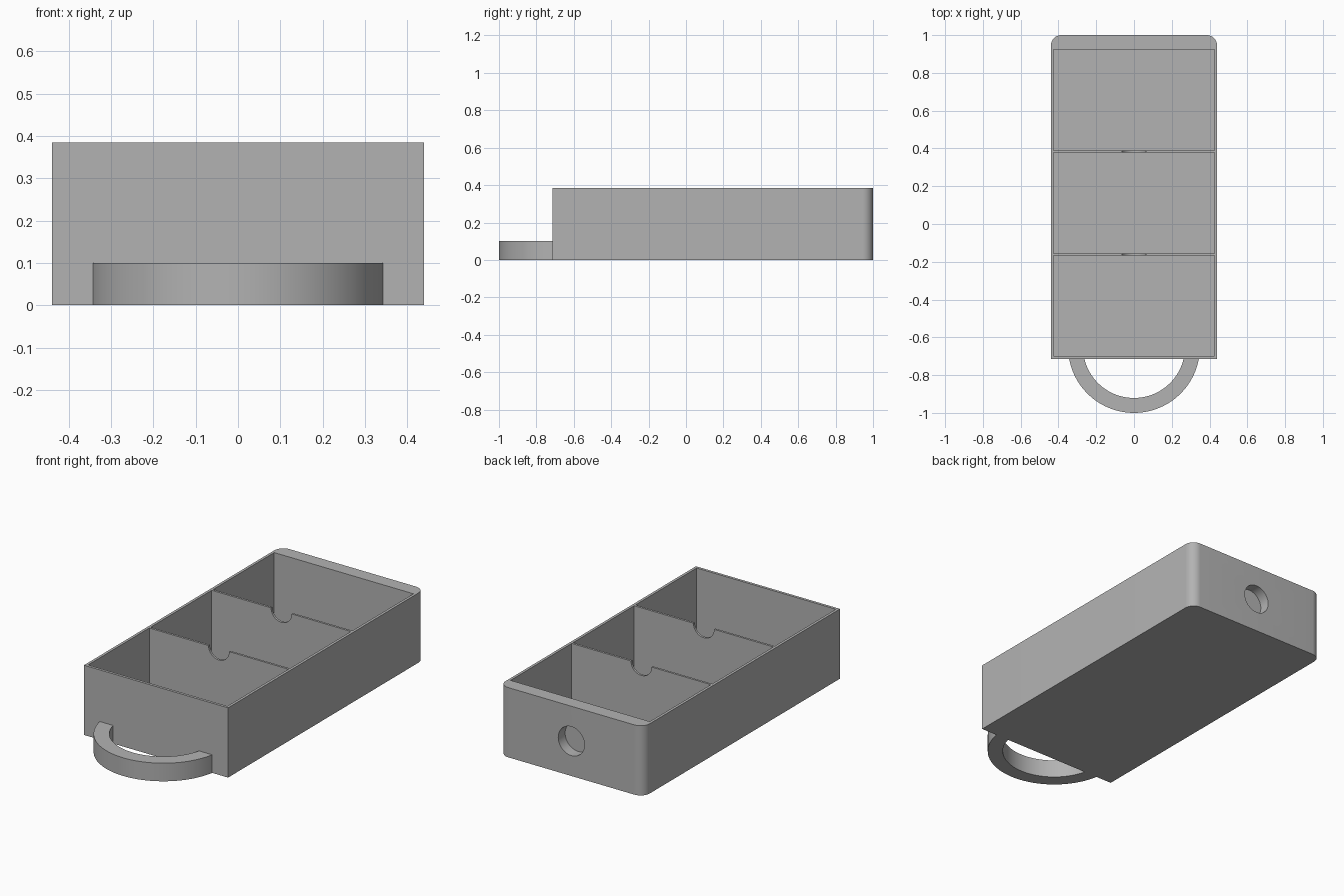
import bpy, bmesh, math
from math import sin, cos, pi

old = bpy.data.objects.get("Cube")
if old:
    bpy.data.objects.remove(old, do_unlink=True)

HALF_W, FRONT, BACK, HEIGHT = 0.44, -0.715, 1.0, 0.385
WALL, CORNER = 0.015, 0.055

grey = bpy.data.materials.new("plain grey")
grey.use_nodes = True
colour = (0.45, 0.45, 0.45, 1)
grey.diffuse_color = colour
grey.node_tree.nodes["Principled BSDF"].inputs["Base Color"].default_value = colour


def prism(name, outline, z0, z1):
    """Extrude a flat outline upward into a solid."""
    bm = bmesh.new()
    face = bm.faces.new([bm.verts.new((x, y, z0)) for x, y in outline])
    top = bmesh.ops.extrude_face_region(bm, geom=[face])["geom"]
    verts = [v for v in top if isinstance(v, bmesh.types.BMVert)]
    bmesh.ops.translate(bm, vec=(0, 0, z1 - z0), verts=verts)
    bmesh.ops.recalc_face_normals(bm, faces=bm.faces)
    mesh = bpy.data.meshes.new(name)
    bm.to_mesh(mesh)
    bm.free()
    obj = bpy.data.objects.new(name, mesh)
    bpy.context.collection.objects.link(obj)
    mesh.materials.append(grey)
    return obj


def arc(cx, cy, r, a0, a1, n):
    return [(cx + r * cos(a0 + (a1 - a0) * i / n), cy + r * sin(a0 + (a1 - a0) * i / n))
            for i in range(n + 1)]


def rod(name, radius, y, length, z):
    """Cylinder lying along y."""
    bpy.ops.mesh.primitive_cylinder_add(vertices=48, radius=radius, depth=length,
                                        location=(0, y, z), rotation=(pi / 2, 0, 0))
    bpy.context.object.name = name
    return bpy.context.object


def smooth(obj):
    bpy.ops.object.select_all(action="DESELECT")
    obj.select_set(True)
    bpy.context.view_layer.objects.active = obj
    bpy.ops.object.shade_smooth_by_angle(angle=math.radians(30))


# Drawer body, rounded at the two back corners
cx, cy = HALF_W - CORNER, BACK - CORNER
outline = ([(-HALF_W, FRONT), (HALF_W, FRONT)]
           + arc(cx, cy, CORNER, 0, pi / 2, 10)
           + arc(-cx, cy, CORNER, pi / 2, pi, 10))
body = prism("drawer_body", outline, 0, HEIGHT)

# Three compartments, leaving thin dividers and a thick back wall
cutters = []
inner = HALF_W - WALL
for i, y0 in enumerate((-0.70, -0.155, 0.39)):
    y1 = y0 + 0.533
    cutters.append(prism(f"compartment_cutter_{i}",
                         [(-inner, y0), (inner, y0), (inner, y1), (-inner, y1)],
                         WALL, HEIGHT + 0.1))

# Finger notches in the dividers and a blind round recess in the back
for i, y in enumerate((-0.161, 0.384)):
    cutters.append(rod(f"notch_cutter_{i}", 0.063, y, 0.06, HEIGHT))
cutters.append(rod("recess_cutter", 0.08, BACK, 0.12, HEIGHT / 2))

for cutter in cutters:
    mod = body.modifiers.new(cutter.name, "BOOLEAN")
    mod.operation = "DIFFERENCE"
    mod.solver = "EXACT"
    mod.object = cutter
    bpy.context.view_layer.objects.active = body
    bpy.ops.object.modifier_apply(modifier=mod.name)
    bpy.data.objects.remove(cutter, do_unlink=True)
smooth(body)

# Curved pull handle ending at the front face
R_OUT, R_IN = 0.349, 0.27
hy = R_OUT - 1
drop = hy - FRONT
a, b = math.asin(drop / R_OUT), math.asin(drop / R_IN)
ring = (arc(0, hy, R_OUT, pi + a, 2 * pi - a, 48)
        + arc(0, hy, R_IN, 2 * pi - b, pi + b, 48))
smooth(prism("pull_handle", ring, 0, 0.10))
